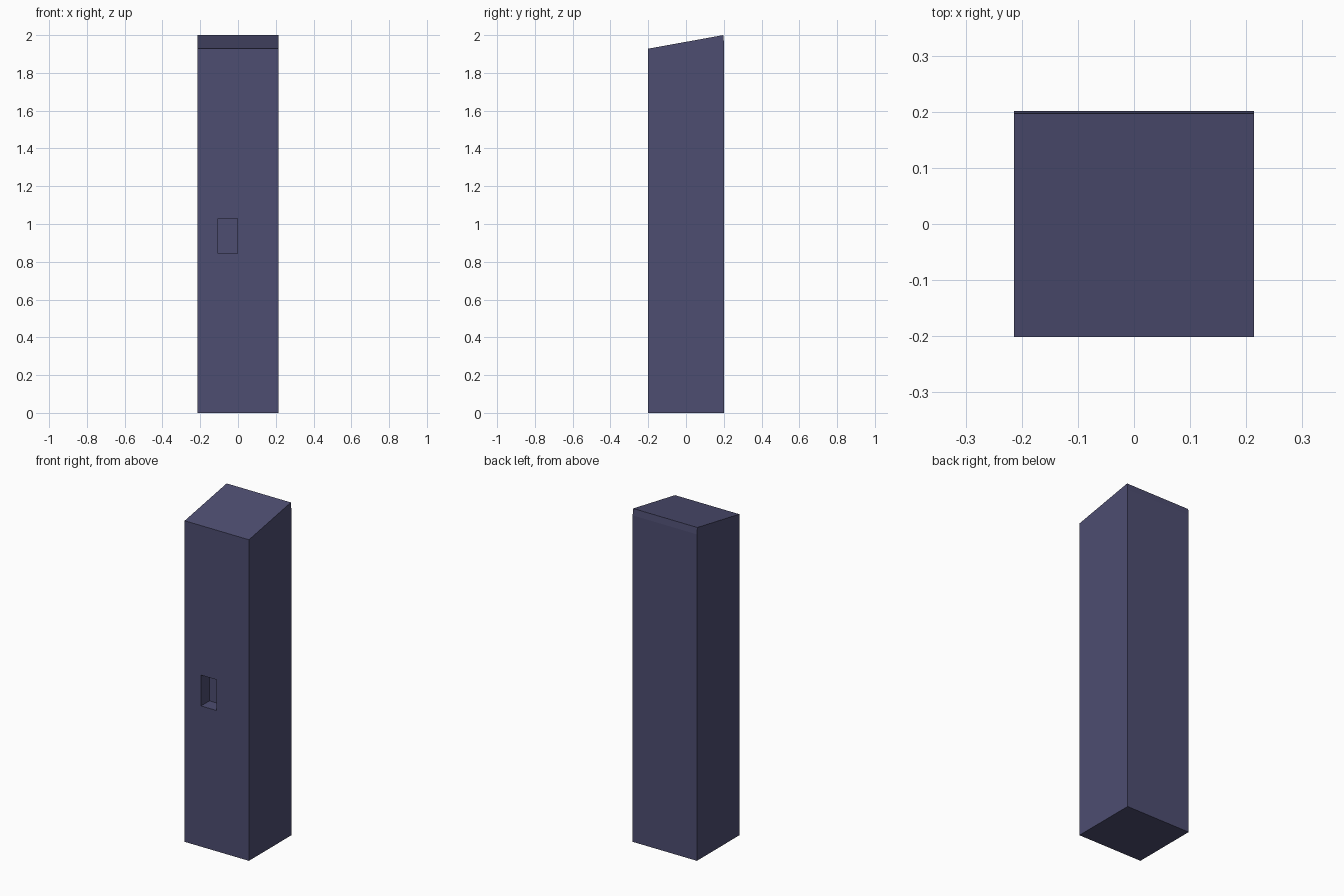
import bpy, bmesh

if "Cube" in bpy.data.objects:
    bpy.data.objects.remove(bpy.data.objects["Cube"])

W, D = 0.2135, 0.201   # half width, half depth


def prism(name, profile, x0, x1):
    """Extrude a y-z profile along x."""
    bm = bmesh.new()
    face = bm.faces.new([bm.verts.new((x0, y, z)) for y, z in profile])
    ext = bmesh.ops.extrude_face_region(bm, geom=[face])
    moved = [v for v in ext["geom"] if isinstance(v, bmesh.types.BMVert)]
    bmesh.ops.translate(bm, verts=moved, vec=(x1 - x0, 0, 0))
    bmesh.ops.recalc_face_normals(bm, faces=bm.faces)
    mesh = bpy.data.meshes.new(name)
    bm.to_mesh(mesh)
    bm.free()
    obj = bpy.data.objects.new(name, mesh)
    bpy.context.collection.objects.link(obj)
    return obj


# Tall cabinet body: sloping top, slight taper at the upper back edge
body = prism("cabinet_body",
             [(-D, 0), (D, 0), (D, 1.96), (D - 0.004, 2.0), (-D, 1.928)], -W, W)
mat = bpy.data.materials.new("dark_blue_paint")
mat.diffuse_color = (0.075, 0.075, 0.165, 1)
mat.use_nodes = True
mat.node_tree.nodes["Principled BSDF"].inputs["Base Color"].default_value = mat.diffuse_color
body.data.materials.append(mat)

# Rectangular recess in the front, left of centre
cutter = prism("recess_cutter",
               [(-D - 0.1, 0.845), (-D + 0.08, 0.845),
                (-D + 0.08, 1.03), (-D - 0.1, 1.03)], -0.105, -0.003)
cutter.data.materials.append(mat)
cutter.hide_render = True
mod = body.modifiers.new("recess", 'BOOLEAN')
mod.operation = 'DIFFERENCE'
mod.solver = 'EXACT'
mod.object = cutter
bpy.context.view_layer.objects.active = body
bpy.ops.object.modifier_apply(modifier=mod.name)
bpy.data.objects.remove(cutter, do_unlink=True)
